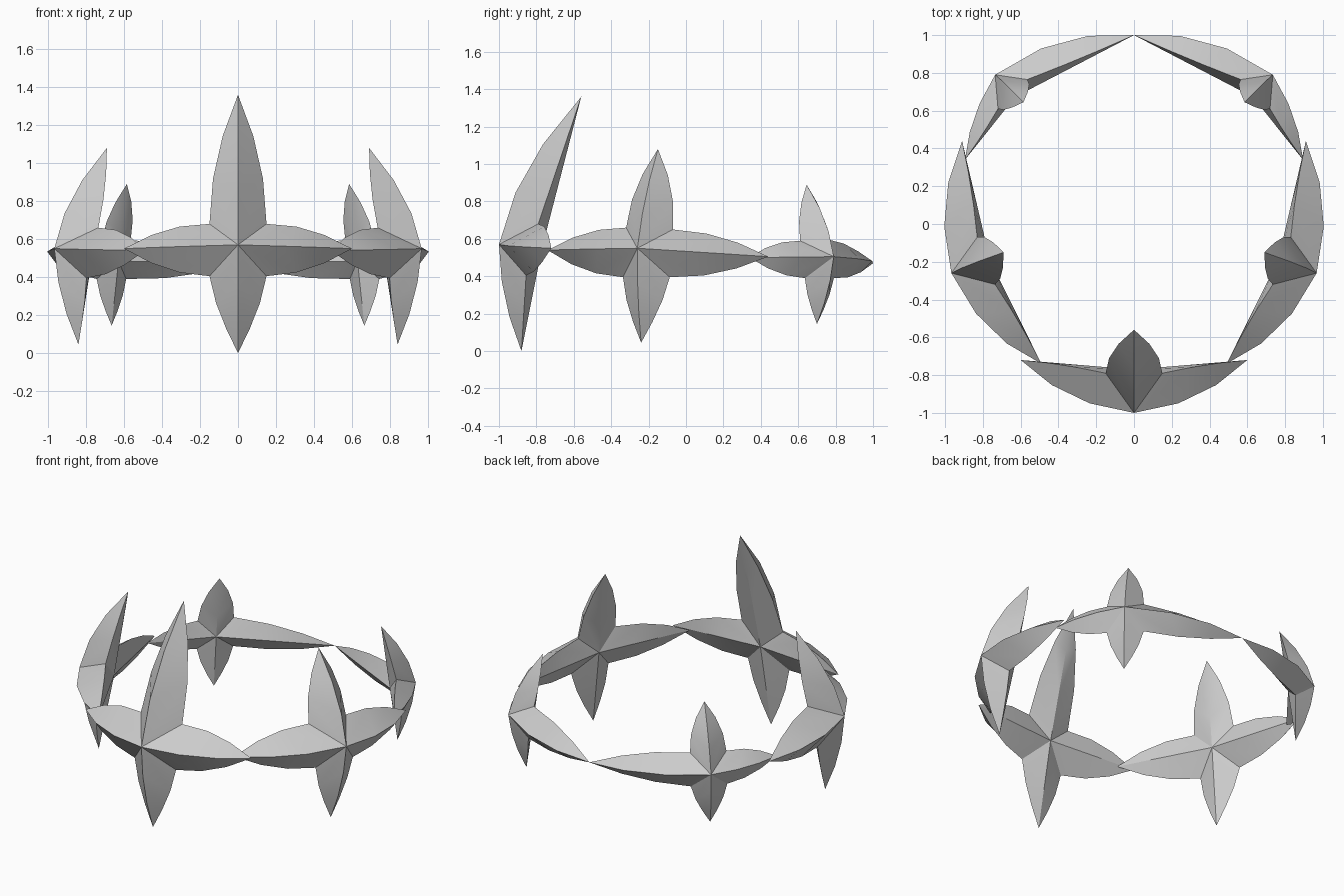
import bpy, bmesh, math
from mathutils import Vector as V

if "Cube" in bpy.data.objects:
    bpy.data.objects.remove(bpy.data.objects["Cube"], do_unlink=True)

metal = bpy.data.materials.new("grey metal")
GREY = (0.6, 0.6, 0.6, 1)
metal.diffuse_color = GREY
metal.use_nodes = True
metal.node_tree.nodes["Principled BSDF"].inputs["Base Color"].default_value = GREY

STEPS = (0, 0.35, 0.68, 1)


def around(a, b, t):
    """Point between a and b that follows the ring instead of the chord."""
    a1, a2 = math.atan2(a.y, a.x), math.atan2(b.y, b.x)
    turn = (a2 - a1 + math.pi) % math.tau - math.pi
    ang = a1 + turn * t
    r = a.xy.length * (1 - t) + b.xy.length * t
    return V((r * math.cos(ang), r * math.sin(ang), a.z + (b.z - a.z) * t))


def add_arm(bm, centre, back, tip, corners, out, bulge, power):
    """Pointed arm: ridge in front, two curved edges, shallow ridge behind."""
    if bulge is None:
        ridge = [around(centre, tip, t) for t in STEPS]
    else:
        swell = out * bulge * (tip - centre).length
        ridge = [centre.lerp(tip, t) + swell * 4 * t * (1 - t) for t in STEPS]
    spine = [back.lerp(tip, t) for t in STEPS]
    half = (corners[0] - corners[1]) / 2
    for corner, side in zip(corners, (half, -half)):
        edge = [corner.lerp(tip, t) + side * (t - t ** power) for t in STEPS]
        for line in (ridge, spine):
            for i in range(len(STEPS) - 1):
                pts = [line[i], edge[i], edge[i + 1], line[i + 1]]
                if i == len(STEPS) - 2:
                    pts.pop()
                bm.faces.new([bm.verts.new(p) for p in pts])


def add_star(name, centre, top, bottom, tips, uppers, z_low, drop, flip=1):
    """Four-pointed star; tips and uppers are listed as a pair of sides."""
    def pt(p):
        return V((p[0] * flip, p[1], p[2]))
    centre, top, bottom = pt(centre), pt(top), pt(bottom)
    tips, uppers = [pt(p) for p in tips], [pt(p) for p in uppers]
    out = V((centre.x, centre.y, 0)).normalized()
    lowers = [p + out * drop for p in uppers]
    for p in lowers:
        p.z = z_low
    back = (uppers[0] + uppers[1]) / 2 - out * 0.02
    back.z = centre.z - 0.02

    bm = bmesh.new()
    add_arm(bm, centre, back, top, uppers, out, 0.08, 2)
    add_arm(bm, centre, back, bottom, lowers, out, 0.05, 1.4)
    for tip, up, low in zip(tips, uppers, lowers):
        add_arm(bm, centre, back, tip, (up, low), out, None, 2)
    bmesh.ops.remove_doubles(bm, verts=bm.verts, dist=0.0001)
    bmesh.ops.recalc_face_normals(bm, faces=bm.faces)
    mesh = bpy.data.meshes.new(name)
    bm.to_mesh(mesh)
    bm.free()
    mesh.materials.append(metal)
    obj = bpy.data.objects.new(name, mesh)
    bpy.context.collection.objects.link(obj)
    bpy.ops.object.select_all(action='DESELECT')
    obj.select_set(True)
    bpy.context.view_layer.objects.active = obj
    bpy.ops.object.shade_smooth_by_angle(angle=math.radians(25))


# Tall star at the front
add_star("front_star", (0, -1, 0.57), (0, -0.56, 1.36), (0, -0.88, 0),
         [(-0.6, -0.72, 0.55), (0.6, -0.72, 0.55)],
         [(-0.15, -0.79, 0.68), (0.15, -0.79, 0.68)], 0.405, 0.065)

# Medium and small stars, mirrored to both sides
for label, flip in (("left", 1), ("right", -1)):
    add_star(label + "_side_star",
             (0.967, -0.26, 0.55), (0.69, -0.15, 1.08), (0.84, -0.24, 0.045),
             [(0.49, -0.74, 0.54), (0.91, 0.44, 0.505)],
             [(0.735, -0.32, 0.66), (0.83, -0.07, 0.65)], 0.395, 0.065, flip)
    add_star(label + "_back_star",
             (0.735, 0.79, 0.505), (0.585, 0.645, 0.89), (0.665, 0.7, 0.145),
             [(0.895, 0.34, 0.5), (0, 1, 0.47)],
             [(0.72, 0.61, 0.59), (0.565, 0.765, 0.595)], 0.39, 0.035, flip)
